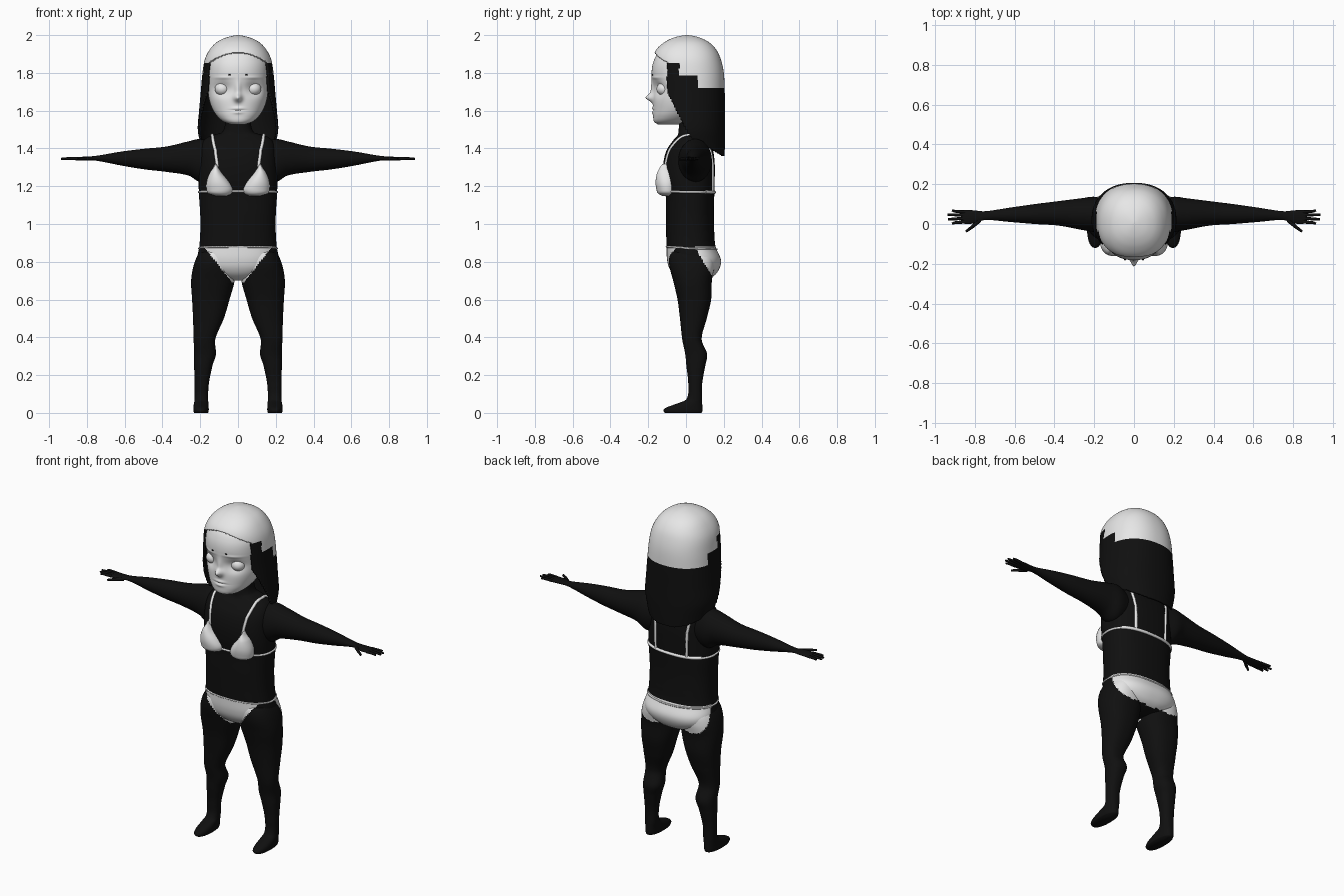
import bpy, bmesh, math
from mathutils import Vector
from mathutils.bvhtree import BVHTree

if "Cube" in bpy.data.objects:
    bpy.data.objects.remove(bpy.data.objects["Cube"])


def material(name, v):
    m = bpy.data.materials.new(name)
    m.diffuse_color = (v, v, v, 1)
    m.use_nodes = True
    m.node_tree.nodes["Principled BSDF"].inputs["Base Color"].default_value = m.diffuse_color
    return m


DARK, LIGHT = material("dark", 0.005), material("light_grey", 0.8)


def interpolate(secs, t):
    """Smooth Hermite interpolation of section rows (first entry is the station)."""
    i = max(k for k in range(len(secs) - 1) if secs[k][0] <= t or k == 0)
    a, b = secs[i], secs[i + 1]
    p, n = secs[max(i - 1, 0)], secs[min(i + 2, len(secs) - 1)]
    h = b[0] - a[0]
    u = (t - a[0]) / h
    out = []
    for k in range(1, 5):
        ma, mb = (b[k] - p[k]) / (b[0] - p[0]), (n[k] - a[k]) / (n[0] - a[0])
        out.append((2*u**3 - 3*u*u + 1) * a[k] + (u**3 - 2*u*u + u) * h * ma
                   + (3*u*u - 2*u**3) * b[k] + (u**3 - u*u) * h * mb)
    return out


def loft(name, secs, axis="z", seg=48, steps=60, power=2.0, mirror=False,
         color=None, mat=DARK, shape=None, remove=None):
    """Skin superellipse rings; rows are (station, a0, a1, b0, b1)."""
    secs = sorted(secs)
    bm = bmesh.new()
    rings = []
    stations = {secs[0][0] + (secs[-1][0] - secs[0][0]) * i / steps for i in range(steps)}
    for t in sorted(stations | {secs[-1][0]}):
        a0, a1, b0, b1 = interpolate(secs, t)
        ring = []
        for j in range(seg):
            w = 2 * math.pi * j / seg
            c, s = math.cos(w), math.sin(w)
            a = (a0 + a1) / 2 + (a1 - a0) / 2 * math.copysign(abs(c) ** (2 / power), c)
            b = (b0 + b1) / 2 + (b1 - b0) / 2 * math.copysign(abs(s) ** (2 / power), s)
            ring.append(bm.verts.new((a, b, t) if axis == "z" else (t, a, b)))
        rings.append(ring)
    for r, q in zip(rings, rings[1:]):
        for j in range(seg):
            k = (j + 1) % seg
            bm.faces.new((r[j], r[k], q[k], q[j]))
    bm.faces.new(rings[0])
    bm.faces.new(rings[-1])
    if shape:
        for v in bm.verts:
            shape(v.co)
    bmesh.ops.recalc_face_normals(bm, faces=bm.faces)
    if remove:
        gone = [f for f in bm.faces if remove(f.calc_center_median())]
        bmesh.ops.delete(bm, geom=gone, context="FACES")
    for f in bm.faces:
        f.smooth = True
        if color:
            f.material_index = int(color(f.calc_center_median()))
    me = bpy.data.meshes.new(name)
    bm.to_mesh(me)
    bm.free()
    for m in ((DARK, LIGHT) if color else (mat,)):
        me.materials.append(m)
    ob = bpy.data.objects.new(name, me)
    bpy.context.collection.objects.link(ob)
    if mirror:
        ob.modifiers.new("mirror", "MIRROR").use_mirror_merge = False
    return ob


def tube(name, pts, radius, mat, cyclic=False, tip=1.0):
    cu = bpy.data.curves.new(name, "CURVE")
    cu.dimensions = "3D"
    cu.bevel_depth, cu.bevel_resolution, cu.use_fill_caps = radius, 2, True
    sp = cu.splines.new("POLY")
    sp.points.add(len(pts) - 1)
    for i, (p, q) in enumerate(zip(sp.points, pts)):
        p.co = (*q, 1)
        p.radius = 1 + (tip - 1) * i / (len(pts) - 1)
    sp.use_cyclic_u = cyclic
    cu.materials.append(mat)
    ob = bpy.data.objects.new(name, cu)
    bpy.context.collection.objects.link(ob)


def ball(name, loc, scale, mat):
    bpy.ops.mesh.primitive_uv_sphere_add(segments=24, ring_count=14, radius=1, location=loc)
    ob = bpy.context.object
    ob.name, ob.scale = name, scale
    ob.data.materials.append(mat)
    bpy.ops.object.shade_smooth()


def briefs(c):
    """Swimsuit bottom: tapering panel in front, fuller panel behind."""
    if c.z > 0.88:
        return False
    if c.y < 0.03:
        return c.z > 0.69 + max(0, abs(c.x) - 0.03) * 1.25
    return c.z > 0.715 and c.y > 0.045 + (0.88 - c.z) * 0.6


# torso and neck
torso = loft("torso", [
    (0.70, -.04, .04, 0, .08), (0.72, -.11, .11, -.05, .14), (0.76, -.19, .19, -.085, .175),
    (0.81, -.215, .215, -.1, .185), (0.88, -.205, .205, -.103, .157), (0.95, -.2, .2, -.105, .15),
    (1.05, -.2, .2, -.107, .147), (1.16, -.207, .207, -.108, .15), (1.24, -.208, .208, -.12, .152),
    (1.32, -.205, .205, -.12, .152), (1.39, -.2, .2, -.103, .143), (1.44, -.183, .183, -.07, .125),
    (1.468, -.145, .145, -.045, .105), (1.485, -.085, .085, -.04, .1), (1.57, -.065, .065, -.035, .09)],
    seg=112, steps=140, power=2.4, color=briefs)

# legs with feet
loft("leg", [
    (0, .158, .232, -.112, .083), (.012, .155, .236, -.12, .087), (.028, .155, .236, -.105, .087),
    (.045, .156, .234, -.06, .086), (.07, .158, .23, 0, .085), (.15, .155, .23, .012, .085),
    (.25, .135, .232, .002, .102), (.31, .117, .232, -.004, .112), (.39, .12, .235, -.02, .083),
    (.5, .075, .238, -.032, .11), (.6, .045, .243, -.045, .133), (.7, .018, .248, -.068, .137),
    (.78, .015, .235, -.088, .15), (.84, .03, .21, -.085, .14), (.87, .06, .18, -.06, .1)],
    seg=80, steps=150, power=2.3, mirror=True, color=briefs)

# arms with palms
loft("arm", [
    (.13, -.04, .12, 1.24, 1.43), (.2, -.04, .137, 1.222, 1.45), (.26, -.03, .13, 1.256, 1.438),
    (.38, -.008, .115, 1.276, 1.41), (.5, 0, .1, 1.29, 1.398), (.62, .01, .083, 1.31, 1.383),
    (.75, .02, .064, 1.335, 1.361), (.8, .004, .068, 1.336, 1.357), (.845, 0, .071, 1.337, 1.355),
    (.87, .006, .066, 1.339, 1.352)], axis="x", seg=32, mirror=True)

# fingers and thumbs
for s in (-1, 1):
    for y0, y1, tip in ((.06, .068, .915), (.045, .047, .938), (.028, .024, .935), (.011, .002, .915)):
        tube("finger", [(s*.85, y0, 1.346), (s*.9, (y0+y1)/2, 1.347), (s*tip, y1, 1.345)],
             .009, DARK, tip=.6)
    tube("thumb", [(s*.775, .02, 1.346), (s*.81, -.012, 1.346), (s*.845, -.038, 1.343)],
         .011, DARK, tip=.55)


# head, with eye sockets, nose and lips pushed into the front
def face(co):
    if co.y > -.05:
        return
    g = lambda x, z, sx, sz: math.exp(-((abs(co.x) - x) / sx) ** 2 - ((co.z - z) / sz) ** 2)
    co.y += (.022 * g(.083, 1.715, .042, .036) - .034 * g(0, 1.668, .02, .02)
             - .014 * g(0, 1.71, .015, .045) - .006 * g(0, 1.612, .03, .008)
             - .006 * g(0, 1.59, .025, .008) + .004 * g(0, 1.602, .04, .003)
             - .004 * g(.08, 1.775, .045, .008))


loft("head", [
    (1.528, -.04, .04, -.15, -.03), (1.54, -.075, .075, -.168, .0), (1.57, -.11, .11, -.174, .05),
    (1.61, -.136, .136, -.174, .1), (1.66, -.153, .153, -.174, .13), (1.72, -.16, .16, -.173, .15),
    (1.8, -.163, .163, -.182, .15), (1.86, -.157, .157, -.172, .14), (1.91, -.13, .13, -.142, .11),
    (1.95, -.07, .07, -.08, .06)], seg=144, steps=130, power=2.15, mat=LIGHT, shape=face)

for s in (-1, 1):
    ball("eye", (s*.083, -.116, 1.715), (.04, .04, .036), LIGHT)
    ball("brow_dot", (s*.045, -.179, 1.79), (.006, .004, .005), DARK)


# hair: open at the face, slanted lower hem, pale crown
def hair_gap(c):
    if c.z < 1.46 - (c.y - .02) * .55:
        return True
    if c.z > 1.85:
        return c.y < -.09 and c.z < 1.91 - 2.2 * c.x ** 2
    return c.y < -.1 + max(0, 1.7 - c.z) * .5


def crown(c):
    return c.z > (1.72 if c.y > .06 else 1.785 if c.y > -.035 else 1.85)


hair = loft("hair", [
    (1.34, -.18, .18, -.17, .203), (1.42, -.198, .198, -.17, .206), (1.5, -.213, .213, -.17, .207),
    (1.6, -.206, .206, -.17, .206), (1.7, -.197, .197, -.172, .205), (1.8, -.188, .188, -.178, .2),
    (1.87, -.176, .176, -.178, .185), (1.92, -.152, .152, -.16, .162), (1.96, -.116, .116, -.118, .125),
    (1.985, -.07, .07, -.07, .078), (1.997, -.025, .025, -.025, .035), (2.0, -.005, .005, 0, .01)],
    seg=144, steps=160, power=2.25, color=crown, remove=hair_gap)
sol = hair.modifiers.new("thickness", "SOLIDIFY")
sol.thickness, sol.offset = .012, -1

# swimsuit top cups
loft("cup", [
    (1.148, .06, .115, -.125, -.06), (1.16, .036, .155, -.147, -.05), (1.185, .028, .167, -.157, -.045),
    (1.225, .048, .166, -.161, -.045), (1.27, .085, .15, -.153, -.06), (1.3, .105, .13, -.138, -.08),
    (1.318, .114, .122, -.125, -.1)], seg=40, steps=40, mirror=True, mat=LIGHT)

# straps and bands laid on the torso surface
me = torso.data
skin = BVHTree.FromPolygons([v.co for v in me.vertices], [p.vertices[:] for p in me.polygons])


def lay(pts, n=12):
    out = []
    for a, b in zip(pts, pts[1:]):
        for i in range(n):
            out.append(skin.find_nearest(Vector(a).lerp(Vector(b), i / n))[0])
    return out + [skin.find_nearest(Vector(pts[-1]))[0]]


for s in (-1, 1):
    tube("shoulder_strap", lay([(s*.118, -.14, 1.305), (s*.128, -.11, 1.4), (s*.14, -.03, 1.475),
         (s*.14, .06, 1.485), (s*.13, .14, 1.43), (s*.115, .17, 1.32), (s*.11, .17, 1.17)]),
         .0085, LIGHT)

for name, z, r in (("chest_band", 1.168, .006), ("waist_band", .878, .005)):
    ring = [(.25 * math.cos(w * math.pi / 48), .02 + .17 * math.sin(w * math.pi / 48), z)
            for w in range(96)]
    tube(name, [skin.find_nearest(Vector(p))[0] for p in ring], r, LIGHT, cyclic=True)

# thicker back section of the chest band
tube("back_band", lay([(-.19, .12, 1.17), (-.1, .16, 1.168), (.1, .16, 1.168), (.19, .12, 1.17)]),
     .009, LIGHT)
